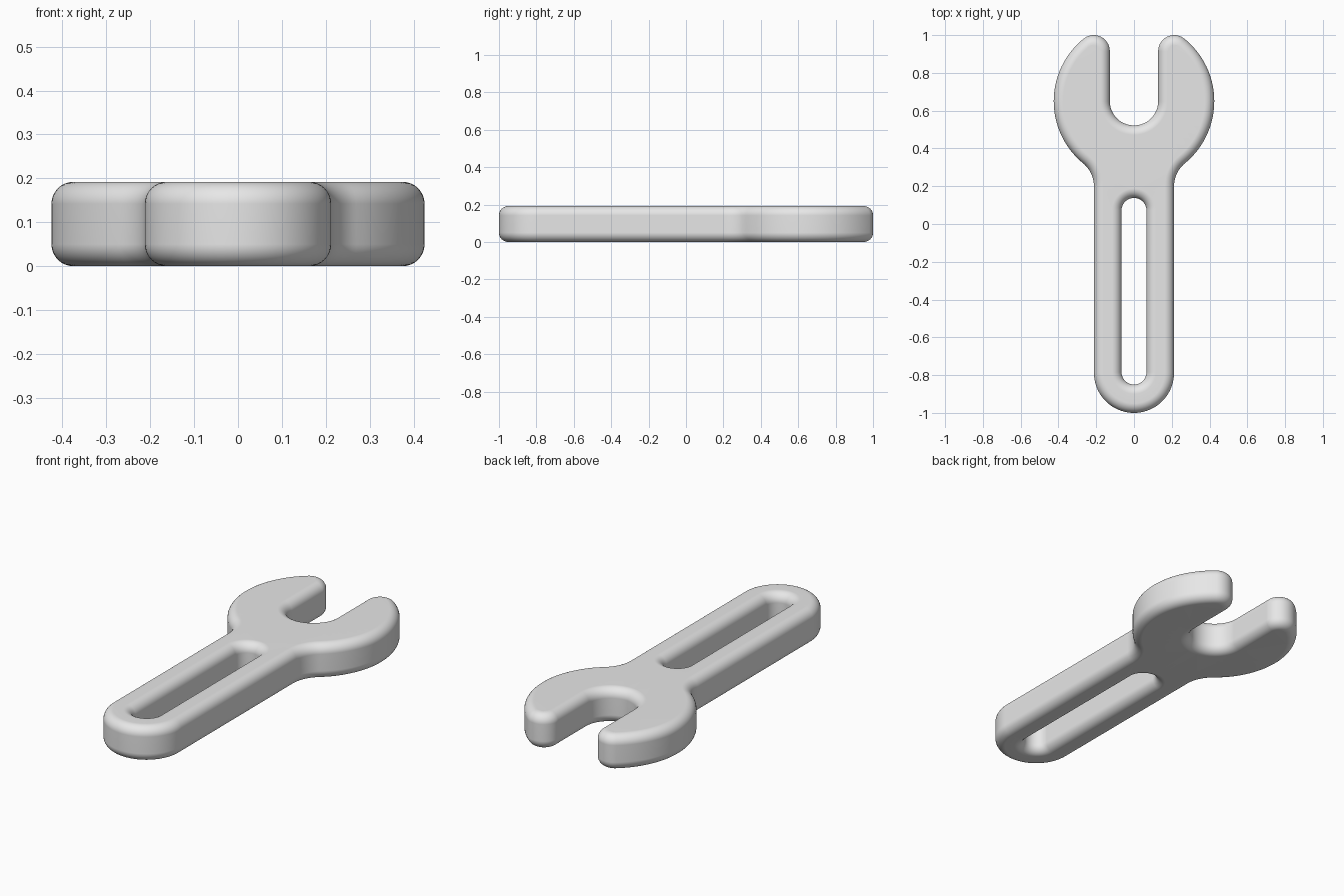
import bpy, bmesh
from math import sin, cos, radians, pi, atan2, degrees, hypot

cube = bpy.data.objects.get("Cube")
if cube:
    bpy.data.objects.remove(cube, do_unlink=True)

HEIGHT, ROUND, STEPS = 0.192, 0.05, 8
HANDLE, HEAD, HEAD_Y = 0.212, 0.425, 0.65
SLOT, TIP, FILLET = 0.128, 0.085, 0.157
HOLE = 0.066


def arc(cx, cy, radius, start, end, inset, side, n=20):
    """Arc points; side is 1 for a convex corner, -1 for a concave one."""
    r = radius - side * inset
    angles = [radians(start + (end - start) * i / n) for i in range(n + 1)]
    return [(cx + r * cos(a), cy + r * sin(a)) for a in angles]


def outline(inset):
    """Tangent arcs for the right half, mirrored to the left."""
    neck_x, neck_y = HANDLE + FILLET, 0.2
    neck = degrees(atan2(neck_y - HEAD_Y, neck_x))
    tip_x = SLOT + TIP
    tip_y = HEAD_Y + ((HEAD - TIP) ** 2 - tip_x ** 2) ** 0.5
    tip = degrees(atan2(tip_y - HEAD_Y, tip_x))
    half = (arc(0, HANDLE - 1, HANDLE, -90, 0, inset, 1)
            + arc(neck_x, neck_y, FILLET, 180, 180 + neck, inset, -1, 12)
            + arc(0, HEAD_Y, HEAD, neck, tip, inset, 1, 36)[1:]
            + arc(tip_x, tip_y, TIP, tip, 180, inset, 1)[1:]
            + arc(0, HEAD_Y, SLOT, 0, -90, inset, -1))
    return half + [(-x, y) for x, y in reversed(half[1:-1])]


def hole(inset):
    """Long rounded opening in the handle."""
    return (arc(0, 0.072, HOLE, 0, 180, inset, -1, 24)
            + arc(0, -0.784, HOLE, 180, 360, inset, -1, 24))


# Rounded edge section: inset and height from bottom to top
quarter = [i * pi / 2 / STEPS for i in range(STEPS + 1)]
section = [(ROUND * (1 - sin(a)), ROUND * (1 - cos(a))) for a in quarter]
section += [(d, HEIGHT - z) for d, z in reversed(section)]

bm = bmesh.new()
rims = {0: [], len(section) - 1: []}
for contour in (outline, hole):
    rings = [[bm.verts.new((x, y, z)) for x, y in contour(d)] for d, z in section]
    for low, high in zip(rings, rings[1:]):
        for i in range(len(low)):
            bm.faces.new((low[i - 1], low[i], high[i], high[i - 1]))
    for k in rims:
        ring = rings[k]
        rims[k] += [bm.edges.get((ring[i - 1], ring[i])) for i in range(len(ring))]

# Flat top and bottom with the opening left clear
for edges in rims.values():
    bmesh.ops.triangle_fill(bm, edges=edges, use_beauty=True)
bmesh.ops.recalc_face_normals(bm, faces=bm.faces[:])
for face in bm.faces:
    face.smooth = True

mesh = bpy.data.meshes.new("wrench")
bm.to_mesh(mesh)
bm.free()
wrench = bpy.data.objects.new("wrench", mesh)
bpy.context.collection.objects.link(wrench)
normals = wrench.modifiers.new("even_shading", 'WEIGHTED_NORMAL')
normals.weight = 100

# Plain grey
grey = bpy.data.materials.new("light_grey")
grey.use_nodes = True
colour = (0.8, 0.8, 0.8, 1)
grey.diffuse_color = colour
grey.node_tree.nodes["Principled BSDF"].inputs["Base Color"].default_value = colour
mesh.materials.append(grey)
